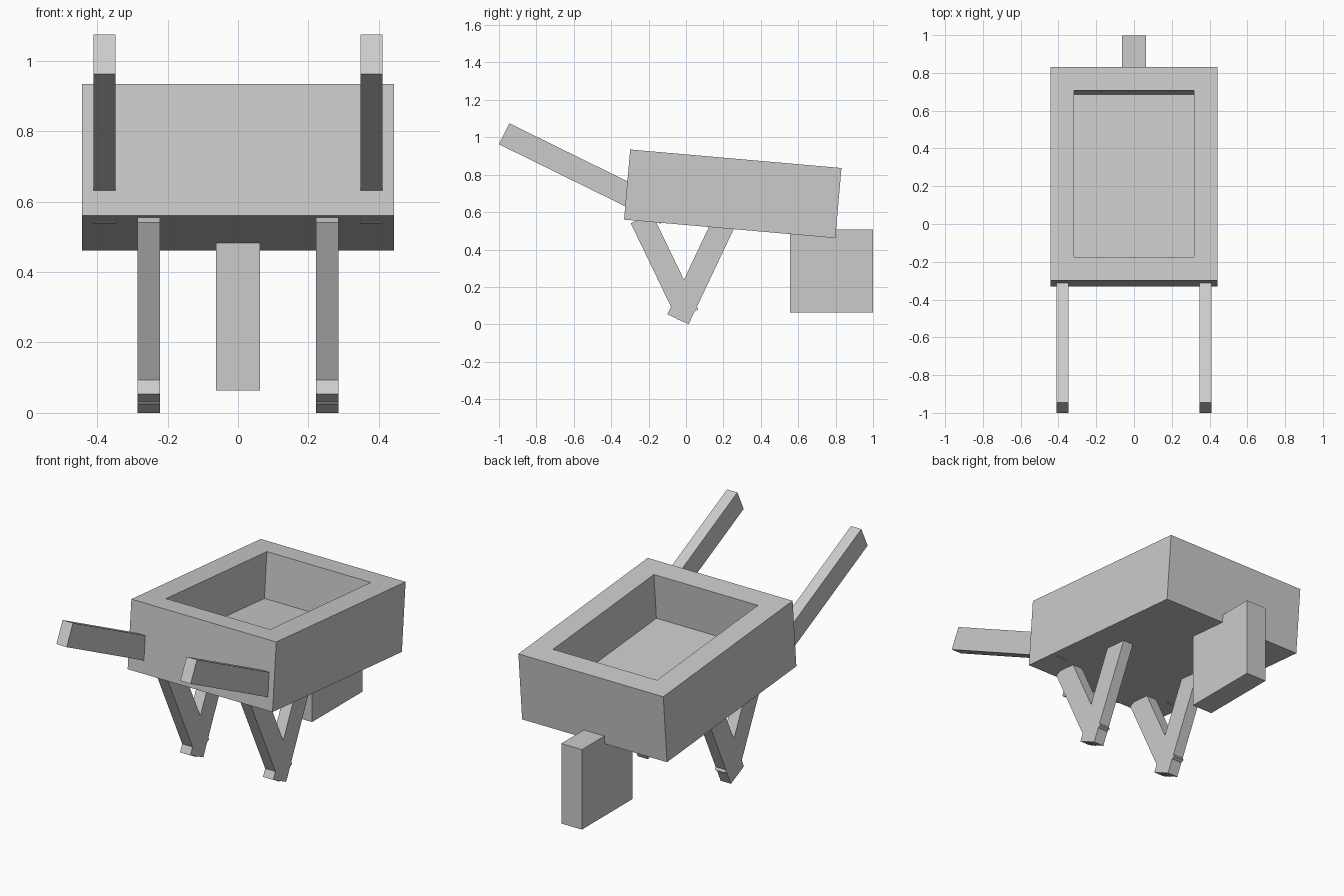
import bpy, bmesh, math
from mathutils import Vector

if "Cube" in bpy.data.objects:
    bpy.data.objects.remove(bpy.data.objects["Cube"])


def box(name, size, loc, tilt=0.0):
    """Box of given size, tilted about the x axis."""
    bm = bmesh.new()
    bmesh.ops.create_cube(bm, size=1.0)
    bmesh.ops.scale(bm, vec=size, verts=bm.verts)
    me = bpy.data.meshes.new(name)
    bm.to_mesh(me)
    bm.free()
    ob = bpy.data.objects.new(name, me)
    ob.location = loc
    ob.rotation_euler.x = tilt
    bpy.context.collection.objects.link(ob)
    return ob


def beam(name, x, start, end, width=0.063, depth=0.125):
    """Square-ended beam between two (y, z) points at a given x."""
    a, b = Vector(start), Vector(end)
    d, mid = b - a, (a + b) / 2
    return box(name, (width, d.length, depth), (x, mid.x, mid.y),
               math.atan2(d.y, d.x))


# tray: tilted box, top face inset and pushed down into a basin
tray = box("tray", (0.886, 1.134, 0.376), (0, 0.25, 0.698), math.radians(-5))
bm = bmesh.new()
bm.from_mesh(tray.data)
top = max(bm.faces, key=lambda f: f.calc_center_median().z)
bmesh.ops.inset_region(bm, faces=[top], thickness=0.125, use_even_offset=True)
floor = bmesh.ops.extrude_discrete_faces(bm, faces=[top])["faces"][0]
bmesh.ops.translate(bm, vec=(0, 0, -0.251), verts=floor.verts)
bm.to_mesh(tray.data)
bm.free()

# handles and V-shaped legs on both sides
for side, s in (("left", -1), ("right", 1)):
    beam("handle_" + side, s * 0.379, (-0.9725, 1.019), (-0.1075, 0.594))
    beam("rear_leg_" + side, s * 0.2535, (-0.239, 0.5675), (0.009, 0.0525))
    beam("front_leg_" + side, s * 0.2535, (-0.0425, 0.027), (0.204, 0.547))

# square block wheel
box("wheel", (0.126, 0.442, 0.442), (0, 0.778, 0.285))
